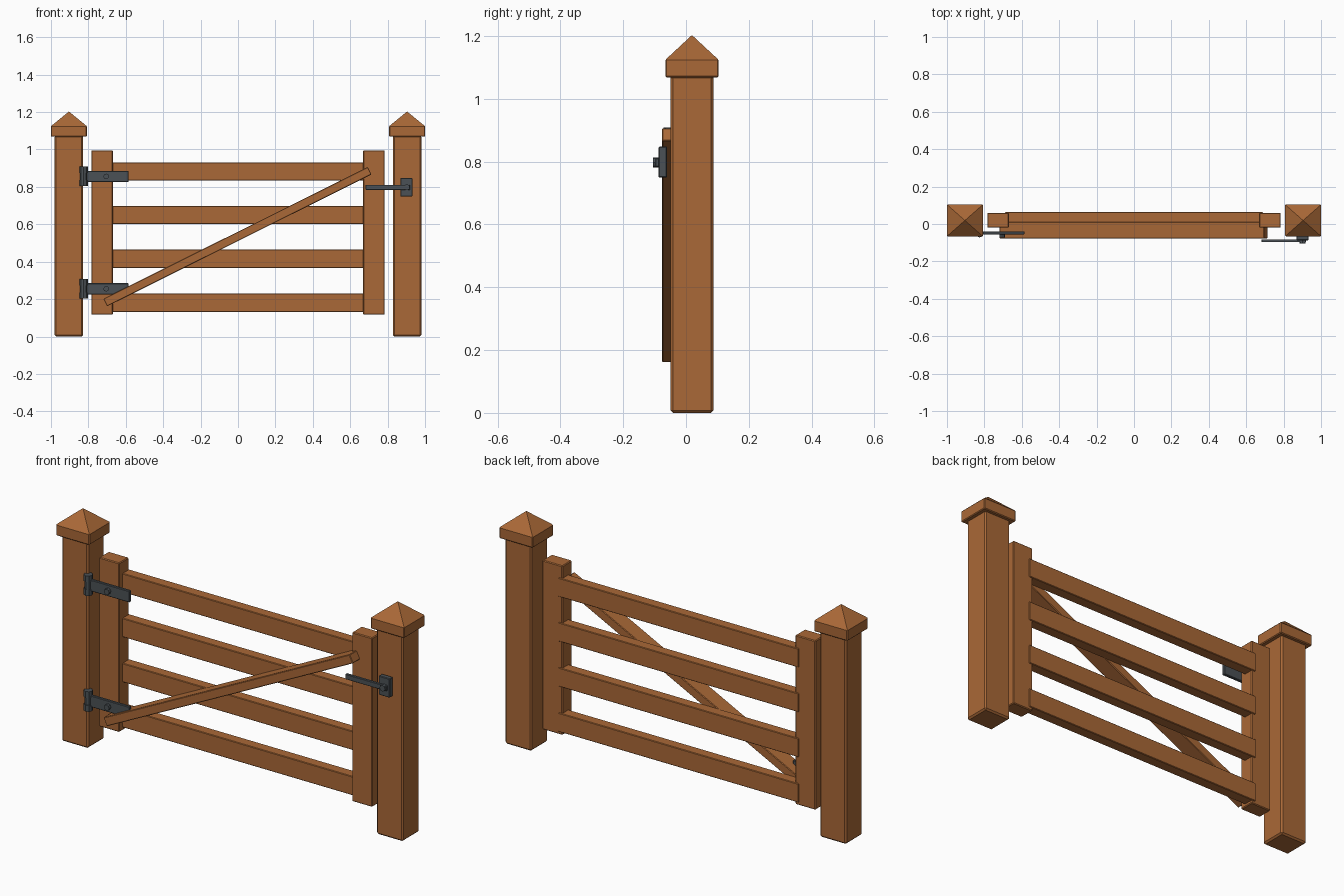
import bpy, bmesh, math
from mathutils import Matrix

cube = bpy.data.objects.get("Cube")
if cube:
    bpy.data.objects.remove(cube, do_unlink=True)


def material(name, rgb):
    m = bpy.data.materials.new(name)
    m.use_nodes = True
    m.diffuse_color = (*rgb, 1)
    m.node_tree.nodes["Principled BSDF"].inputs["Base Color"].default_value = (*rgb, 1)
    return m


WOOD = material("warm_wood", (0.40, 0.14, 0.038))
METAL = material("dark_metal", (0.07, 0.083, 0.092))


def finish(name, bm, mat, bevel=0):
    mesh = bpy.data.meshes.new(name)
    bmesh.ops.recalc_face_normals(bm, faces=bm.faces)
    bm.to_mesh(mesh)
    bm.free()
    mesh.materials.append(mat)
    obj = bpy.data.objects.new(name, mesh)
    bpy.context.collection.objects.link(obj)
    if bevel:
        mod = obj.modifiers.new("edge_bevel", 'BEVEL')
        mod.width = bevel
        mod.segments = 1
        mod.limit_method = 'ANGLE'
    return obj


def box(name, xs, ys, zs, mat, bevel=0):
    """Axis-aligned box from its x, y and z ranges."""
    bm = bmesh.new()
    bmesh.ops.create_cube(bm, size=1)
    ranges = (xs, ys, zs)
    for v in bm.verts:
        v.co = [(a + b) / 2 + c * (b - a) for c, (a, b) in zip(v.co, ranges)]
    return finish(name, bm, mat, bevel)


def cylinder(name, centre, radius, depth, axis, mat, sides=8):
    bm = bmesh.new()
    bmesh.ops.create_cone(bm, cap_ends=True, segments=sides,
                          radius1=radius, radius2=radius, depth=depth)
    if axis == 'Y':
        bmesh.ops.rotate(bm, verts=bm.verts, matrix=Matrix.Rotation(math.pi / 2, 3, 'X'))
    bmesh.ops.translate(bm, verts=bm.verts, vec=centre)
    return finish(name, bm, mat)


def pyramid(name, cx, cy, hx, hy, z0, z1):
    bm = bmesh.new()
    base = [bm.verts.new((cx + sx * hx, cy + sy * hy, z0))
            for sx, sy in ((-1, -1), (1, -1), (1, 1), (-1, 1))]
    apex = bm.verts.new((cx, cy, z1))
    bm.faces.new(base)
    for i in range(4):
        bm.faces.new((base[i], base[(i + 1) % 4], apex))
    return finish(name, bm, WOOD)


# Posts with pyramid caps, and the gate's upright stiles
Y = 0.019
for side, s in (("right", -1), ("left", 1)):
    x = s * 0.904
    box(side + "_post", (x - 0.076, x + 0.076), (Y - 0.068, Y + 0.068), (0, 1.075), WOOD, 0.008)
    box(side + "_cap_base", (x - 0.096, x + 0.096), (Y - 0.085, Y + 0.085), (1.068, 1.127), WOOD, 0.004)
    pyramid(side + "_cap_top", x, Y, 0.094, 0.083, 1.126, 1.203)
    x = s * 0.7265
    box(side + "_stile", (x - 0.058, x + 0.058), (-0.02, 0.059), (0.117, 0.995), WOOD, 0.004)

# Horizontal rails
for i, z in enumerate((0.181, 0.416, 0.65, 0.882)):
    box(f"rail_{i + 1}", (-0.69, 0.69), (0.008, 0.064), (z - 0.049, z + 0.049), WOOD, 0.003)

# Diagonal brace across the front
brace = box("diagonal_brace", (-0.79, 0.79), (-0.077, 0.01), (-0.0225, 0.0225), WOOD, 0.003)
brace.data.transform(Matrix.Translation((-0.003, 0, 0.534)) @ Matrix.Rotation(-math.radians(26.5), 4, 'Y'))

# Hinges: barrel of three knuckles, strap and bolt
for level, z in (("lower", 0.255), ("upper", 0.856)):
    for k in (-1, 0, 1):
        cylinder(f"{level}_hinge_knuckle_{k + 2}", (-0.825, -0.05, z + k * 0.0355),
                 0.022 if k else 0.019, 0.033 if k else 0.04, 'Z', METAL)
    box(level + "_hinge_strap", (-0.825, -0.585), (-0.056, -0.04), (z - 0.03, z + 0.03), METAL, 0.003)
    cylinder(level + "_hinge_bolt", (-0.705, -0.059, z), 0.015, 0.026, 'Y', METAL)

# Latch: plate, swinging bar and pivot
box("latch_plate", (0.868, 0.932), (-0.087, -0.06), (0.749, 0.848), METAL, 0.003)
box("latch_bar", (0.683, 0.92), (-0.097, -0.082), (0.784, 0.811), METAL, 0.002)
cylinder("latch_pivot", (0.902, -0.094, 0.798), 0.016, 0.022, 'Y', METAL)
